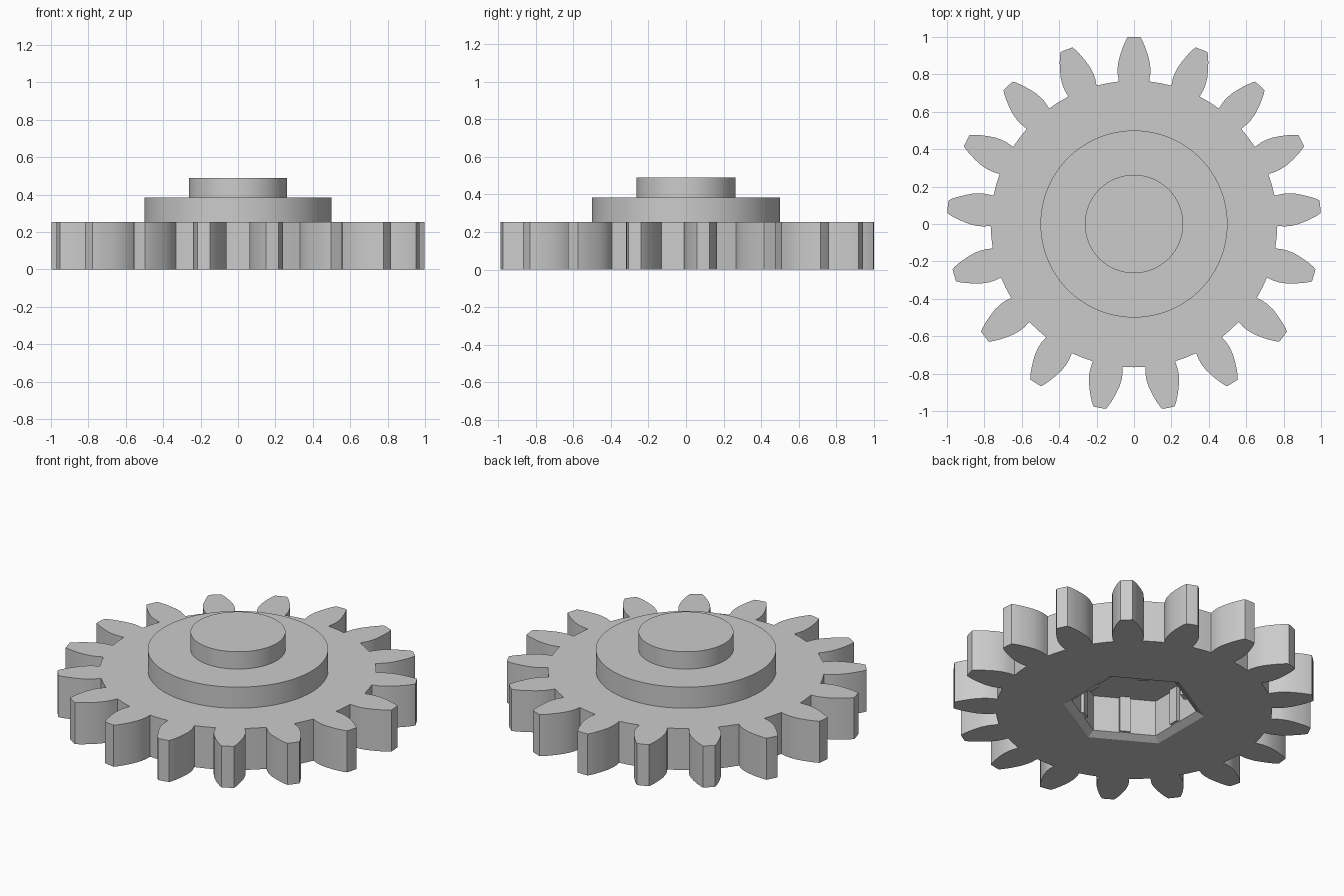
import bpy, bmesh
from math import pi, sin, cos, radians
from mathutils import Matrix, Vector

if "Cube" in bpy.data.objects:
    bpy.data.objects.remove(bpy.data.objects["Cube"])

grey = bpy.data.materials.new("plain_grey")
grey.use_nodes = True
grey.diffuse_color = (0.6, 0.6, 0.6, 1)
grey.node_tree.nodes["Principled BSDF"].inputs["Base Color"].default_value = (0.6, 0.6, 0.6, 1)

TEETH = 17
GEAR_TOP, FLANGE_TOP, HUB_TOP = 0.254, 0.383, 0.489
SOCKET_R, CHAMFER, SOCKET_TOP = 0.35, 0.025, 0.245


def make_object(name, bm):
    bmesh.ops.recalc_face_normals(bm, faces=bm.faces)
    mesh = bpy.data.meshes.new(name)
    bm.to_mesh(mesh)
    bm.free()
    mesh.materials.append(grey)
    obj = bpy.data.objects.new(name, mesh)
    bpy.context.collection.objects.link(obj)
    return obj


def loft(name, rings):
    """Join closed rings of points with quads and cap both ends."""
    bm = bmesh.new()
    loops = [[bm.verts.new(p) for p in ring] for ring in rings]
    for low, high in zip(loops, loops[1:]):
        for i in range(len(low)):
            bm.faces.new((low[i - 1], low[i], high[i], high[i - 1]))
    bm.faces.new(loops[0])
    bm.faces.new(loops[-1])
    return make_object(name, bm)


def ring(radius, z, sides):
    return [(radius * cos(pi / 2 + 2 * pi * i / sides),
             radius * sin(pi / 2 + 2 * pi * i / sides), z) for i in range(sides)]


def smooth(obj):
    bpy.ops.object.select_all(action="DESELECT")
    obj.select_set(True)
    bpy.context.view_layer.objects.active = obj
    bpy.ops.object.shade_smooth_by_angle(angle=radians(25))


# Tooth flank: distance from the centre, half width
flank = [(0.762, 0.081), (0.80, 0.087), (0.83, 0.088), (0.87, 0.083),
         (0.91, 0.072), (0.95, 0.058), (0.98, 0.045), (0.999, 0.034)]
tooth = [Vector((w, d, 0)) for d, w in flank] + [Vector((0, 1, 0))]
tooth += [Vector((-w, d, 0)) for d, w in reversed(flank)]
root_point = Matrix.Rotation(pi / TEETH, 3, "Z") @ Vector((0, 0.766, 0))
outline = []
for k in range(TEETH):
    turn = Matrix.Rotation(2 * pi * k / TEETH, 3, "Z")
    outline += [turn @ p for p in tooth + [root_point]]
gear = loft("toothed_wheel", [[(p.x, p.y, z) for p in outline] for z in (0, GEAR_TOP)])

# Chamfered hexagonal socket cut from below
cutter = loft("socket_cutter", [ring(0.431, -0.02, 6), ring(SOCKET_R, CHAMFER, 6),
                                ring(SOCKET_R, SOCKET_TOP, 6)])
cutter.hide_render = True
cut = gear.modifiers.new("socket", "BOOLEAN")
cut.operation = "DIFFERENCE"
cut.solver = "EXACT"
cut.object = cutter
bpy.context.view_layer.objects.active = gear
bpy.ops.object.modifier_apply(modifier=cut.name)
bpy.data.objects.remove(cutter)
smooth(gear)

# Stepped boss on top
smooth(loft("flange", [ring(0.5, GEAR_TOP, 96), ring(0.5, FLANGE_TOP, 96)]))
smooth(loft("hub", [ring(0.263, FLANGE_TOP, 96), ring(0.263, HUB_TOP, 96)]))

# Grip ribs on the middle of each socket wall
apothem = SOCKET_R * cos(pi / 6)
bm = bmesh.new()
for k in range(6):
    place = (Matrix.Rotation(k * pi / 3, 4, "Z")
             @ Matrix.Translation((apothem, 0, (CHAMFER + SOCKET_TOP) / 2))
             @ Matrix.Diagonal((0.04, 0.06, SOCKET_TOP - CHAMFER, 1)))
    bmesh.ops.create_cube(bm, size=1, matrix=place)
make_object("socket_ribs", bm)
